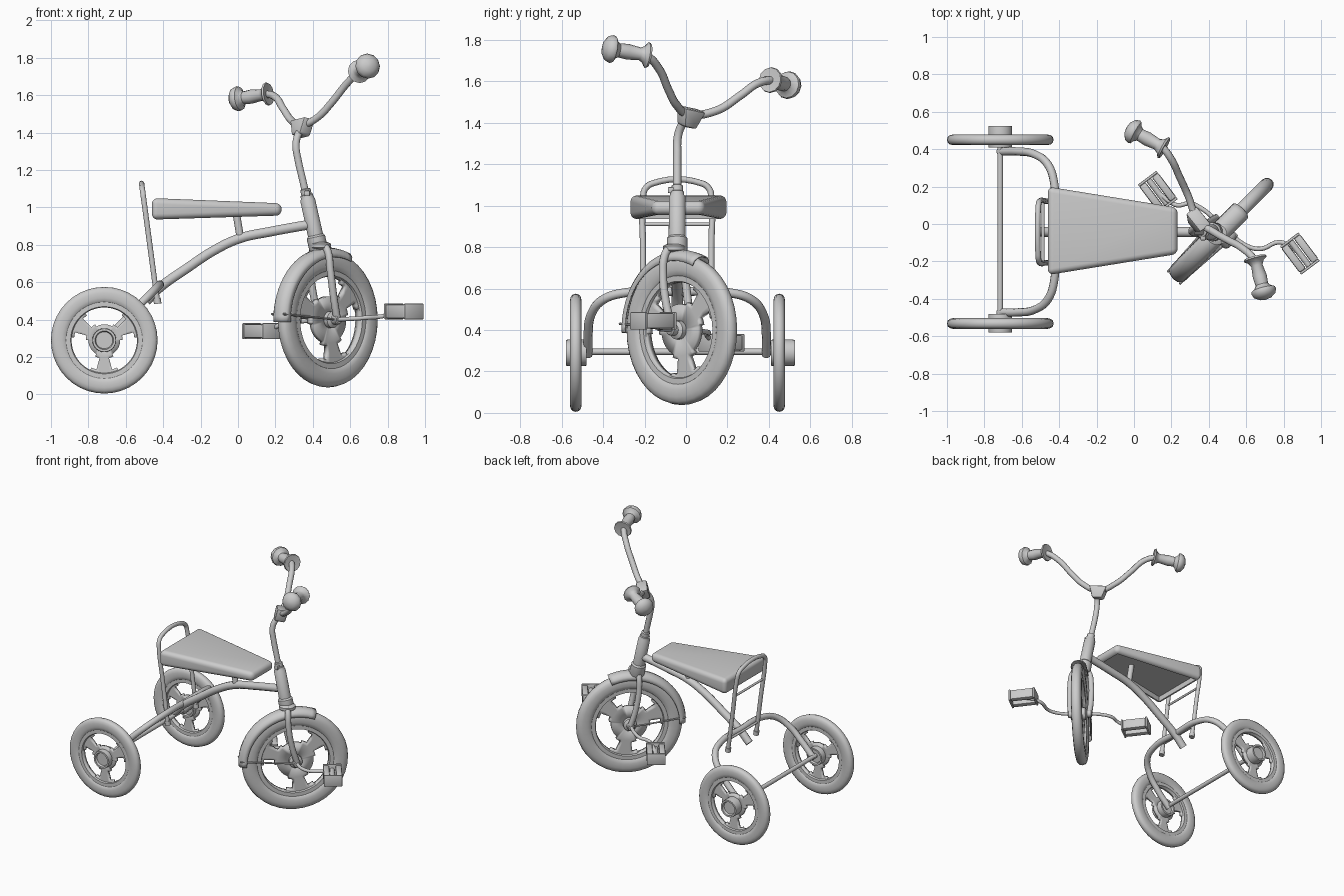
import bpy, bmesh
from math import sin, cos, pi, radians
from mathutils import Matrix, Vector

if "Cube" in bpy.data.objects:
    bpy.data.objects.remove(bpy.data.objects["Cube"])

MID = -0.0425                                  # centre plane of the frame
STEER = Matrix.Translation((0.48, -0.02, 0.40)) @ Matrix.Rotation(radians(45), 4, 'Z')


def finish(name, bm, mat=Matrix(), angle=40):
    bmesh.ops.recalc_face_normals(bm, faces=bm.faces)
    me = bpy.data.meshes.new(name)
    bm.to_mesh(me)
    bm.free()
    ob = bpy.data.objects.new(name, me)
    me.transform(mat)
    bpy.context.collection.objects.link(ob)
    smooth(ob, angle)
    return ob


def smooth(ob, angle=40):
    bpy.ops.object.select_all(action='DESELECT')
    ob.select_set(True)
    bpy.context.view_layer.objects.active = ob
    bpy.ops.object.shade_smooth_by_angle(angle=radians(angle))


def aim(p, d):
    return Matrix.Translation(p) @ Vector(d).to_track_quat('Z', 'Y').to_matrix().to_4x4()


def lathe(name, prof, mat, n=24, closed=False, angle=40):
    """Revolve (radius, height) points around local z."""
    bm = bmesh.new()
    rings = [[bm.verts.new((r * cos(2*pi*i/n), r * sin(2*pi*i/n), h)) for i in range(n)]
             for r, h in prof]
    pairs = list(zip(rings, rings[1:] + rings[:1])) if closed else list(zip(rings, rings[1:]))
    for a, b in pairs:
        for i in range(n):
            j = (i + 1) % n
            bm.faces.new((a[i], a[j], b[j], b[i]))
    if not closed:
        bm.faces.new(rings[0])
        bm.faces.new(rings[-1])
    return finish(name, bm, mat, angle)


def rod(name, p, q, r, n=16):
    p, q = Vector(p), Vector(q)
    return lathe(name, [(r, 0), (r, (q - p).length)], aim(p, q - p), n)


def tube(name, pts, r, mat=Matrix()):
    cu = bpy.data.curves.new(name, 'CURVE')
    cu.dimensions = '3D'
    cu.bevel_depth, cu.bevel_resolution, cu.resolution_u, cu.use_fill_caps = r, 3, 6, True
    sp = cu.splines.new('BEZIER')
    sp.bezier_points.add(len(pts) - 1)
    for bp, p in zip(sp.bezier_points, pts):
        bp.co = mat @ Vector(p)
        bp.handle_left_type = bp.handle_right_type = 'AUTO'
    ob = bpy.data.objects.new(name, cu)
    bpy.context.collection.objects.link(ob)
    bpy.ops.object.select_all(action='DESELECT')
    ob.select_set(True)
    bpy.context.view_layer.objects.active = ob
    bpy.ops.object.convert(target='MESH')
    smooth(bpy.context.object)


def box(name, size, mat, bevel=0.006):
    bm = bmesh.new()
    bmesh.ops.create_cube(bm, size=1, matrix=Matrix.Diagonal((*size, 1)))
    bmesh.ops.bevel(bm, geom=bm.edges[:], offset=bevel, segments=2, affect='EDGES', profile=0.5)
    return finish(name, bm, mat)


def wheel(name, mat, R, rim, half, win, inner, thick, turn):
    """Tyre, plus a pressed disc with three windows."""
    c = (R + rim) / 2
    h = (R - rim) / 2
    sec = []
    for i in range(14):
        a = 2*pi*i/14
        sx, sy = cos(a), sin(a)
        sec.append((c + h * (abs(sx)**0.8) * (1 if sx > 0 else -1),
                    half * (abs(sy)**0.8) * (1 if sy > 0 else -1)))
    lathe(name + "_tyre", sec, mat, 40, True)
    bm = bmesh.new()
    n, radii = 72, [0.02, inner]
    radii += [inner + (win - inner) * t for t in (0.15, 0.5, 0.85, 1)] + [rim + 0.01]
    spread = [None, 30, 15, 15, 25, None]      # half width of each spoke, per ring
    grid = [[bm.verts.new((r * cos(2*pi*i/n), r * sin(2*pi*i/n), 0)) for i in range(n)] for r in radii]
    for k, s in enumerate(spread):
        for i in range(n):
            d = ((i + 0.5) * 360 / n - turn) % 120
            if s is None or min(d, 120 - d) < s:
                j = (i + 1) % n
                bm.faces.new((grid[k][i], grid[k][j], grid[k+1][j], grid[k+1][i]))
    bmesh.ops.delete(bm, geom=[v for v in bm.verts if not v.link_faces], context='VERTS')
    ob = finish(name + "_disc", bm, mat)
    m = ob.modifiers.new("thickness", 'SOLIDIFY')
    m.thickness, m.offset = thick, 0
    for sgn in (-1, 1):                        # raised lip around the windows
        lathe(name + "_rim_lip", [(win, sgn*thick/2), (win + 0.005, sgn*half*0.7), (rim + 0.012, sgn*half*0.7),
              (rim + 0.012, sgn*thick/2)], mat, 48, True)


# rear wheels, hubs and axle
for nm, y, h0, h1 in (("rear_right", -0.532, -0.58, -0.48), ("rear_left", 0.45, 0.41, 0.525)):
    wheel(nm, aim((-0.715, y, 0.29), (0, -1, 0)), 0.285, 0.195, 0.029, 0.175, 0.085, 0.02, 30)
    e = 0.012
    lathe(nm + "_hub", [(0.045, h0 + 0.015), (0.05, h0), (0.062, h0), (0.064, h0 + e), (0.064, h1 - e), (0.062, h1),
          (0.05, h1), (0.045, h1 - 0.015)], aim((-0.715, 0, 0.29), (0, 1, 0)))
rod("rear_axle", (-0.715, -0.53, 0.295), (-0.715, 0.45, 0.295), 0.015)

# frame: rear hoop and main tube
half = [(-0.72, 0.43, 0.28), (-0.62, 0.43, 0.38), (-0.53, 0.415, 0.475), (-0.46, 0.36, 0.545), (-0.425, 0.25, 0.58)]
tube("rear_hoop", [(x, MID + y, z) for x, y, z in half] + [(-0.42, MID, 0.585)]
     + [(x, MID - y, z) for x, y, z in half[::-1]], 0.022)
tube("main_tube", [(0.39, MID, 0.91), (0.17, MID, 0.87), (0.01, MID, 0.835), (-0.12, MID, 0.775),
     (-0.28, MID, 0.67), (-0.42, MID, 0.57), (-0.49, MID, 0.50)], 0.027)

# seat: tapered pad with a hollow underside
bm = bmesh.new()
lo, hi = [], []
for x, w, a, b in ((-0.46, 0.236, 0.935, 1.05), (0.233, 0.124, 0.957, 1.022)):
    for s in (-1, 1):
        lo.append(bm.verts.new((x, MID + 0.006 + s*w, a)))
        hi.append(bm.verts.new((x, MID + 0.006 + s*w, b)))
for ids in ((0, 1), (1, 3), (3, 2), (2, 0)):
    i, j = ids
    bm.faces.new((lo[i], lo[j], hi[j], hi[i]))
bm.faces.new([hi[i] for i in (0, 1, 3, 2)])
base = bm.faces.new([lo[i] for i in (2, 3, 1, 0)])
bmesh.ops.recalc_face_normals(bm, faces=bm.faces)
bmesh.ops.bevel(bm, geom=bm.edges[:], offset=0.03, segments=5, affect='EDGES', profile=0.5)
bm.normal_update()
base = min(bm.faces, key=lambda f: f.normal.z * f.calc_area())
bmesh.ops.inset_region(bm, faces=[base], thickness=0.006, depth=0)
for v in base.verts:
    v.co.z += 0.035
finish("seat", bm)
rod("seat_post", (0.012, MID, 0.84), (-0.012, MID, 0.985), 0.02)

# backrest hoop, cross rod and feet
tilt = lambda y, z: (-0.43 - 0.083 * (z - 0.49) / 0.62, MID + y, z)
side = [(0.165, 0.49), (0.165, 0.8), (0.165, 1.04), (0.155, 1.08), (0.12, 1.107)]
tube("backrest", [tilt(y, z) for y, z in side] + [tilt(-y, z) for y, z in side[::-1]], 0.015)
rod("backrest_cross_rod", tilt(-0.165, 0.91), tilt(0.165, 0.91), 0.008)
for s in (-1, 1):
    rod("backrest_foot", tilt(s*0.165, 0.485), tilt(s*0.165, 0.515), 0.02)
rod("backrest_mount", tilt(-0.165, 0.58), tilt(0.165, 0.58), 0.008)

# head tube and stem
axis = Vector((-0.2164, 0, 0.976))
lathe("head_tube", [(0.046, -0.165), (0.05, -0.155), (0.05, -0.085), (0.041, -0.075), (0.04, 0.12),
      (0.034, 0.13), (0.034, 0.145), (0.028, 0.148), (0.028, 0.175), (0.02, 0.18)], aim((0.398, MID, 0.925), axis))
box("stem_clamp_bolt", (0.03, 0.05, 0.03), Matrix.Translation((0.37, MID - 0.02, 1.075)))
tube("stem", [(0.38, MID, 1.0), (0.345, MID, 1.15), (0.322, MID, 1.25), (0.31, -0.04, 1.33), (0.318, -0.025, 1.38), (0.34, 0, 1.42)], 0.02)

# handlebar block, bar and grips
bm = bmesh.new()
bmesh.ops.create_cube(bm, size=1, matrix=Matrix.Diagonal((0.075, 0.13, 0.09, 1)))
for v in bm.verts:
    if v.co.z < 0:
        v.co.y *= 0.55
bmesh.ops.bevel(bm, geom=bm.edges[:], offset=0.012, segments=2, affect='EDGES', profile=0.5)
finish("handlebar_block", bm, Matrix.Translation((0.34, 0.015, 1.425)) @ Matrix.Rotation(radians(39), 4, 'Z')
       @ Matrix.Rotation(radians(-9), 4, 'X') @ Matrix.Rotation(radians(15), 4, 'Y'))
bar = [(0.68, -0.30, 1.745), (0.645, -0.195, 1.725), (0.58, -0.13, 1.66), (0.50, -0.085, 1.56), (0.43, -0.045, 1.485),
       (0.345, 0.015, 1.44), (0.29, 0.15, 1.46), (0.24, 0.26, 1.53), (0.20, 0.345, 1.59), (0.15, 0.41, 1.605), (0.06, 0.46, 1.59)]
tube("handlebar", bar, 0.02)
grip = [(0.022, -0.012), (0.06, -0.016), (0.063, -0.006), (0.042, 0.008), (0.031, 0.03), (0.038, 0.09), (0.034, 0.135),
        (0.045, 0.15), (0.064, 0.16), (0.068, 0.172), (0.06, 0.195), (0.035, 0.212), (0.008, 0.218)]
for p, q in (((0.65, -0.195, 1.728), (0.70, -0.385, 1.76)), ((0.15, 0.412, 1.605), (-0.04, 0.515, 1.575))):
    lathe("grip", grip, aim(p, Vector(q) - Vector(p)), 12)

# front wheel and hub
wheel("front", STEER @ aim((0, 0, 0), (0, -1, 0)), 0.3625, 0.25, 0.038, 0.23, 0.125, 0.03, 40)
lathe("front_hub", [(0.02, -0.085), (0.026, -0.08), (0.026, -0.05), (0.045, -0.04), (0.045, 0.04),
      (0.026, 0.05), (0.026, 0.08), (0.02, 0.085)], STEER @ aim((0, 0, 0), (0, 1, 0)))

# fork, mudguard stays, cranks and pedals
lathe("fork_crown", [(0.035, -0.02), (0.055, -0.01), (0.055, 0.01), (0.035, 0.02)], STEER @ Matrix.Translation((-0.052, 0, 0.395)))
crank = [(0, 0.06, 0), (0.02, 0.16, 0.005), (0.06, 0.22, 0.01), (0.15, 0.26, 0.018), (0.175, 0.30, 0.03), (0.19, 0.385, 0.044)]
for nm, s, kf, kz in (("right", -1, 1, 1), ("left", 1, -0.6, -1.4)):
    tube(nm + "_fork_blade", [(-0.055, s*0.03, 0.40), (-0.057, s*0.06, 0.36), (-0.055, s*0.074, 0.27), (-0.03, s*0.075, 0.12),
         (0.005, s*0.067, 0.0)], 0.02, STEER)
    rod(nm + "_mudguard_stay", STEER @ Vector((0, s*0.07, 0)), STEER @ Vector((-0.38, s*0.045, 0.03)), 0.006, 8)
    tube(nm + "_crank", [(x*kf, y*s, z*kz) for x, y, z in crank], 0.012, STEER)
    M = STEER @ Matrix.Translation((0.19*kf, s*0.385, 0.044*kz)) @ Matrix.Rotation(radians(-8), 4, 'Z')
    for k in (-1, 1):
        box(nm + "_pedal_block", (0.042, 0.165, 0.075), M @ Matrix.Translation((k*0.042, 0, 0)), 0.01)
        box(nm + "_pedal_end", (0.125, 0.014, 0.085), M @ Matrix.Translation((0, k*0.088, 0)), 0.005)
    rod(nm + "_pedal_spindle", M @ Vector((0, -0.09, 0)), M @ Vector((0, 0.09, 0)), 0.016)

# mudguard: curved strip over the back of the front wheel
bm = bmesh.new()
rows = []
for i in range(25):
    a = radians(68 + 114 * i / 24)
    rows.append([bm.verts.new((r * cos(a), y, r * sin(a))) for y, r in
                 ((-0.056, 0.335), (-0.05, 0.362), (-0.03, 0.38), (0, 0.386), (0.03, 0.38), (0.05, 0.362), (0.056, 0.335))])
for a, b in zip(rows, rows[1:]):
    for i in range(6):
        bm.faces.new((a[i], a[i+1], b[i+1], b[i]))
guard = finish("mudguard", bm, STEER, 50)
m = guard.modifiers.new("thickness", 'SOLIDIFY')
m.thickness = 0.006
